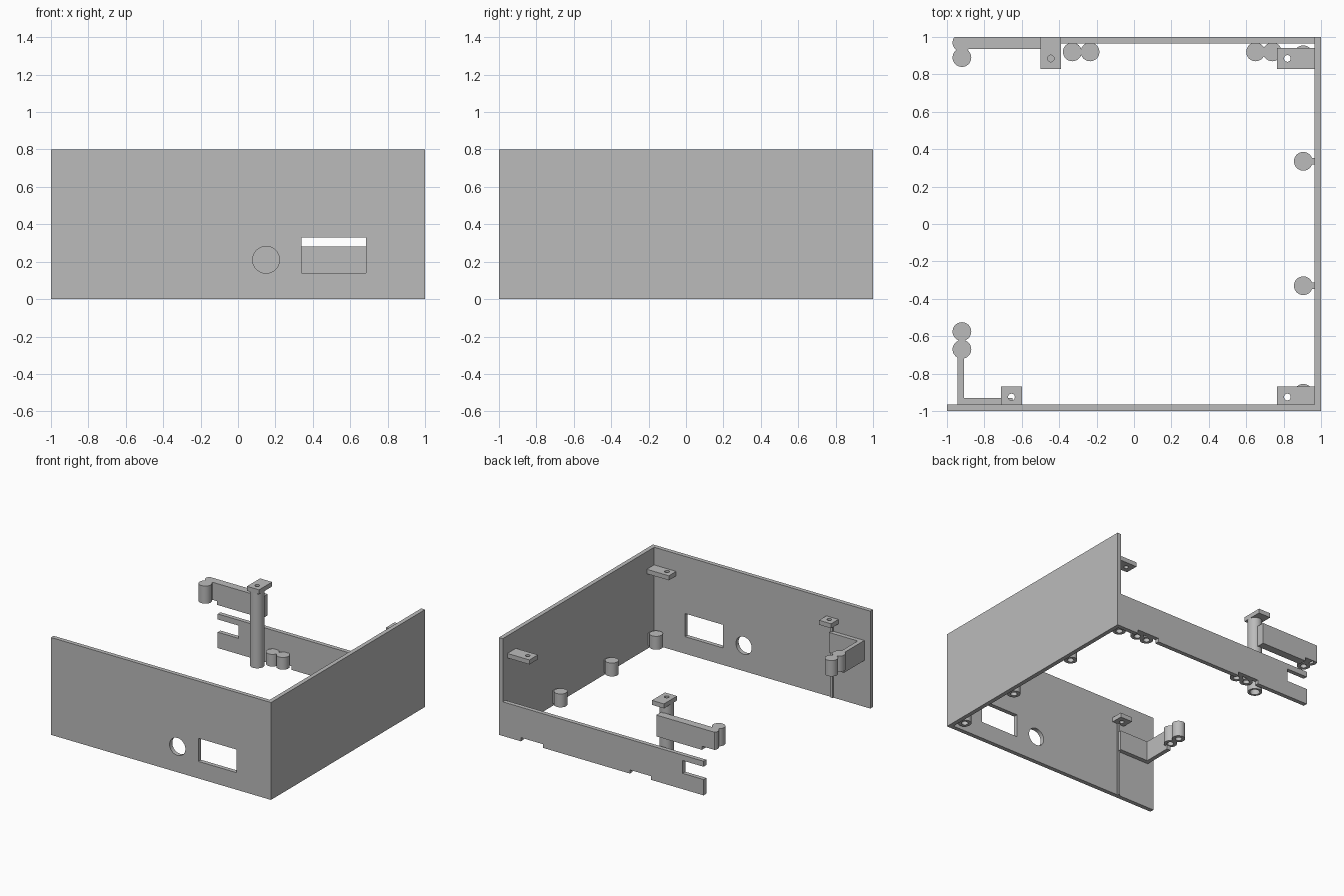
import bpy, bmesh
from math import cos, sin, pi
from mathutils import Matrix, Vector

cube = bpy.data.objects.get("Cube")
if cube:
    bpy.data.objects.remove(cube, do_unlink=True)

grey = bpy.data.materials.new("plain_grey")
grey.use_nodes = True
grey.diffuse_color = (0.5, 0.5, 0.5, 1)
bsdf = next(n for n in grey.node_tree.nodes if n.type == 'BSDF_PRINCIPLED')
bsdf.inputs["Base Color"].default_value = grey.diffuse_color

WALL = 0.035       # wall thickness
IN = 1 - WALL      # inner wall face
TOP = 0.8          # shell height
BOSS_R = 0.05


def finish(name, bm, smooth=False):
    bmesh.ops.recalc_face_normals(bm, faces=bm.faces[:])
    mesh = bpy.data.meshes.new(name)
    bm.to_mesh(mesh)
    bm.free()
    mesh.materials.append(grey)
    obj = bpy.data.objects.new(name, mesh)
    bpy.context.collection.objects.link(obj)
    if smooth:
        bpy.ops.object.select_all(action='DESELECT')
        obj.select_set(True)
        bpy.context.view_layer.objects.active = obj
        bpy.ops.object.shade_smooth_by_angle()
    return obj


def rect(u0, u1, v0, v1):
    return [(u0, v0), (u1, v0), (u1, v1), (u0, v1)]


def circle(u, v, r, n=32):
    return [(u + r * cos(2 * pi * i / n), v + r * sin(2 * pi * i / n)) for i in range(n)]


def slab(name, axis, w0, w1, outline, holes=()):
    """Flat outline with holes, extruded along an axis from w0 to w1."""
    place = {'x': lambda u, v: (w0, u, v), 'y': lambda u, v: (u, w0, v),
             'z': lambda u, v: (u, v, w0)}[axis]
    bm = bmesh.new()
    for loop in [outline, *holes]:
        vs = [bm.verts.new(place(u, v)) for u, v in loop]
        for i in range(len(vs)):
            bm.edges.new((vs[i - 1], vs[i]))
    bmesh.ops.triangle_fill(bm, use_beauty=True, edges=bm.edges[:])
    ext = bmesh.ops.extrude_face_region(bm, geom=bm.faces[:])
    step = Vector([(w1 - w0) * (axis == a) for a in 'xyz'])
    moved = [g for g in ext['geom'] if isinstance(g, bmesh.types.BMVert)]
    bmesh.ops.translate(bm, verts=moved, vec=step)
    return finish(name, bm, bool(holes))


def boss(name, x, y, z0, z1, radius=BOSS_R, bore=0.025, ceiling=0.03, clip_y=None):
    """Round post with a blind bore open at the bottom."""
    profile = [(0, z1), (radius, z1), (radius, z0), (bore, z0),
               (bore, z1 - ceiling), (0, z1 - ceiling)]
    bm = bmesh.new()
    vs = [bm.verts.new((r, 0, z)) for r, z in profile]
    es = [bm.edges.new(pair) for pair in zip(vs, vs[1:])]
    bmesh.ops.spin(bm, geom=vs + es, cent=(0, 0, 0), axis=(0, 0, 1),
                   angle=2 * pi, steps=32, use_merge=True)
    bmesh.ops.remove_doubles(bm, verts=bm.verts[:], dist=1e-5)
    bmesh.ops.transform(bm, matrix=Matrix.Translation((x, y, 0)), verts=bm.verts[:])
    if clip_y is not None:
        bmesh.ops.bisect_plane(bm, geom=bm.verts[:] + bm.edges[:] + bm.faces[:],
                               plane_co=(0, clip_y, 0), plane_no=(0, 1, 0), clear_outer=True)
        bmesh.ops.holes_fill(bm, edges=[e for e in bm.edges if e.is_boundary])
    return finish(name, bm, True)


# Shell walls
slab("front_wall", 'y', -1, -IN, rect(-1, 1, 0, TOP),
     [rect(0.34, 0.685, 0.14, 0.33), circle(0.15, 0.21, 0.072)])
slab("right_wall", 'x', IN, 1, rect(-IN, 1, 0, TOP))

# Low back wall with a slot at its free end and relief notches under the bosses
END, SLOT, LOW, RELIEF = -0.86, -0.67, 0.28, 0.03
back = [(IN, 0), (IN, LOW), (END, LOW), (END, 0.235), (SLOT, 0.235), (SLOT, 0.13),
        (END, 0.13), (END, 0)]
for a, b in ((-0.38, -0.19), (0.6, 0.8)):
    back += [(a, 0), (a, RELIEF), (b, RELIEF), (b, 0)]
slab("back_wall", 'y', IN, 1, back)

# Bottom bosses along the back and right walls
for i, x in enumerate((-0.33, -0.235, 0.65, 0.74)):
    boss(f"back_boss_{i + 1}", x, 0.92, RELIEF, 0.13)
for i, y in enumerate((-0.905, -0.33, 0.335, 0.905)):
    boss(f"right_boss_{i + 1}", 0.905, y, 0.02, 0.13)
    slab(f"right_boss_web_{i + 1}", 'z', 0.02, 0.125,
         rect(0.945, IN, y - 0.017, y + 0.017))

# Screw tabs near the top, each with a hole
TAB0, TAB1, HOLE = 0.618, 0.655, 0.018
for name, area, x, y in (
        ("front_right_tab", rect(0.765, IN, -IN, -0.87), 0.82, -0.925),
        ("back_right_tab", rect(0.765, IN, 0.83, 0.94), 0.82, 0.885),
        ("front_left_tab", rect(-0.71, -0.6, -IN, -0.87), -0.655, -0.925),
        ("back_left_tab", rect(-0.5, -0.39, 0.83, 1), -0.445, 0.885)):
    slab(name, 'z', TAB0, TAB1, area, [circle(x, y, HOLE, 20)])

# Hollow back pillar carrying the back bracket
boss("back_pillar", -0.445, 0.885, 0, TAB0, 0.055, 0.038, 0.02)
ARM0, ARM1, BOSS0 = 0.37, 0.545, 0.4
slab("back_bracket", 'y', 0.935, 1,
     [(-0.43, ARM0), (-0.43, ARM1), (-0.92, ARM1), (-0.92, BOSS0),
      (-0.845, BOSS0), (-0.845, ARM0)])
boss("back_bracket_boss", -0.92, 0.89, BOSS0, ARM1)
boss("back_bracket_corner_boss", -0.92, 0.97, BOSS0, ARM1, clip_y=1)

# Front left bracket: bent arm with a boss pair, and a thin rib on the wall
slab("front_bracket", 'z', ARM0 + 0.01, ARM1,
     [(-0.945, -IN), (-0.65, -IN), (-0.65, -0.93), (-0.91, -0.93),
      (-0.91, -0.7), (-0.945, -0.7)])
for i, y in enumerate((-0.67, -0.575)):
    boss(f"front_bracket_boss_{i + 1}", -0.92, y, 0.415, ARM1)
slab("front_rib", 'z', 0, TAB0, rect(-0.665, -0.645, -IN, -0.955))
